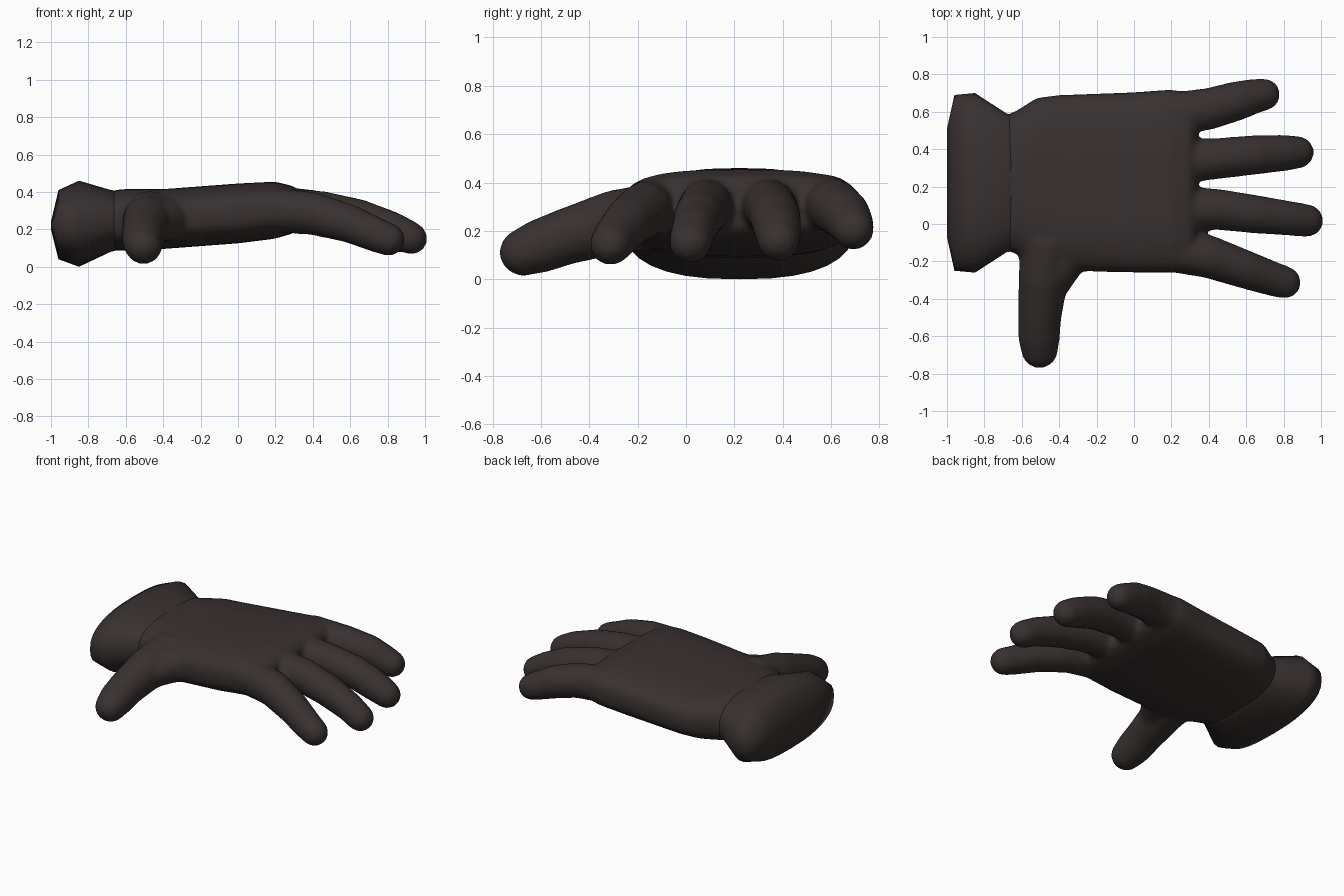
import bpy, bmesh, math
from mathutils import Vector

SIDES = 32

fabric = bpy.data.materials.new("dark brown fabric")
fabric.diffuse_color = (0.040, 0.030, 0.030, 1)


def loft(bm, rings):
    """Closed skin through a list of rings of points."""
    vs = [[bm.verts.new(p) for p in r] for r in rings]
    n = len(vs[0])
    for a, b in zip(vs, vs[1:]):
        for i in range(n):
            j = (i + 1) % n
            bm.faces.new((a[i], a[j], b[j], b[i]))
    bm.faces.new(vs[0][::-1])
    bm.faces.new(vs[-1])


def section(x, y0, y1, z0, z1, e):
    """Superellipse cross-section in the plane of a given x."""
    pts = []
    for i in range(SIDES):
        t = 2 * math.pi * i / SIDES
        c, s = math.cos(t), math.sin(t)
        pts.append(Vector((x,
                           (y0 + y1) / 2 + (y1 - y0) / 2 * math.copysign(abs(c) ** (2 / e), c),
                           (z0 + z1) / 2 + (z1 - z0) / 2 * math.copysign(abs(s) ** (2 / e), s))))
    return pts


def finger(bm, path):
    """Tapered tube through (x, y, z, radius) with a round tip."""
    P = [Vector(p[:3]) for p in path]
    R = [p[3] for p in path]
    rings = []

    def ring(c, t, r):
        u = t.cross(Vector((0, 0, 1))).normalized()
        v = u.cross(t)
        rings.append([c + r * (math.cos(a) * u + math.sin(a) * v)
                      for a in (2 * math.pi * k / 20 for k in range(20))])

    for i, c in enumerate(P):
        t = (P[min(i + 1, len(P) - 1)] - P[max(i - 1, 0)]).normalized()
        ring(c, t, R[i])
    for deg in (20, 40, 60, 75, 86):
        a = math.radians(deg)
        ring(P[-1] + t * R[-1] * math.sin(a), t, R[-1] * math.cos(a))
    loft(bm, rings)


def make(name, bm):
    bmesh.ops.recalc_face_normals(bm, faces=bm.faces)
    me = bpy.data.meshes.new(name)
    bm.to_mesh(me)
    bm.free()
    me.materials.append(fabric)
    for p in me.polygons:
        p.use_smooth = True
    ob = bpy.data.objects.new(name, me)
    bpy.context.collection.objects.link(ob)
    return ob


# flared cuff with a domed end
bm = bmesh.new()
loft(bm, [section(*s) for s in (
    (-1.00, -0.07, 0.51, 0.20, 0.24, 2.4),
    (-0.96, -0.25, 0.69, 0.04, 0.41, 2.5),
    (-0.85, -0.26, 0.70, 0.00, 0.46, 2.5),
    (-0.68, -0.15, 0.59, 0.08, 0.41, 2.6),
    (-0.60, -0.14, 0.58, 0.10, 0.40, 2.6))])
make("cuff", bm)

# palm and fingers, fused below into one skin
bm = bmesh.new()
loft(bm, [section(*s) for s in (
    (-0.69, -0.14, 0.58, 0.09, 0.40, 2.6),
    (-0.63, -0.16, 0.605, 0.085, 0.415, 2.7),
    (-0.52, -0.22, 0.675, 0.09, 0.415, 2.8),
    (-0.40, -0.25, 0.69, 0.095, 0.415, 2.9),
    (0.00, -0.26, 0.705, 0.125, 0.445, 3.0),
    (0.20, -0.26, 0.72, 0.15, 0.455, 3.0),
    (0.30, -0.24, 0.70, 0.18, 0.43, 3.0),
    (0.335, -0.20, 0.66, 0.21, 0.39, 3.0))])

for path in (
    # index
    [(0.15, -0.13, 0.305, 0.12), (0.40, -0.175, 0.285, 0.115), (0.60, -0.245, 0.23, 0.103),
     (0.74, -0.293, 0.17, 0.093), (0.805, -0.312, 0.145, 0.088)],
    # middle
    [(0.15, 0.09, 0.31, 0.12), (0.45, 0.078, 0.295, 0.110), (0.65, 0.052, 0.258, 0.103),
     (0.83, 0.030, 0.20, 0.093), (0.925, 0.018, 0.152, 0.088)],
    # ring
    [(0.15, 0.33, 0.31, 0.12), (0.45, 0.35, 0.295, 0.110), (0.65, 0.37, 0.255, 0.106),
     (0.80, 0.38, 0.195, 0.098), (0.875, 0.383, 0.16, 0.088)],
    # little finger
    [(0.15, 0.58, 0.315, 0.12), (0.40, 0.615, 0.30, 0.112), (0.55, 0.658, 0.265, 0.106),
     (0.65, 0.685, 0.225, 0.093), (0.695, 0.692, 0.207, 0.087)],
    # thumb
    [(-0.47, -0.08, 0.27, 0.14), (-0.485, -0.30, 0.235, 0.133), (-0.505, -0.50, 0.175, 0.117),
     (-0.508, -0.61, 0.135, 0.112), (-0.505, -0.672, 0.112, 0.100)],
    # web between thumb and palm
    [(-0.33, -0.12, 0.26, 0.12), (-0.40, -0.24, 0.245, 0.11), (-0.46, -0.36, 0.215, 0.09)],
):
    finger(bm, path)
hand = make("hand", bm)

fuse = hand.modifiers.new("fuse", 'REMESH')
fuse.mode = 'VOXEL'
fuse.voxel_size = 0.016
fuse.use_smooth_shade = True
soft = hand.modifiers.new("soften", 'SMOOTH')
soft.factor = 0.5
soft.iterations = 10
